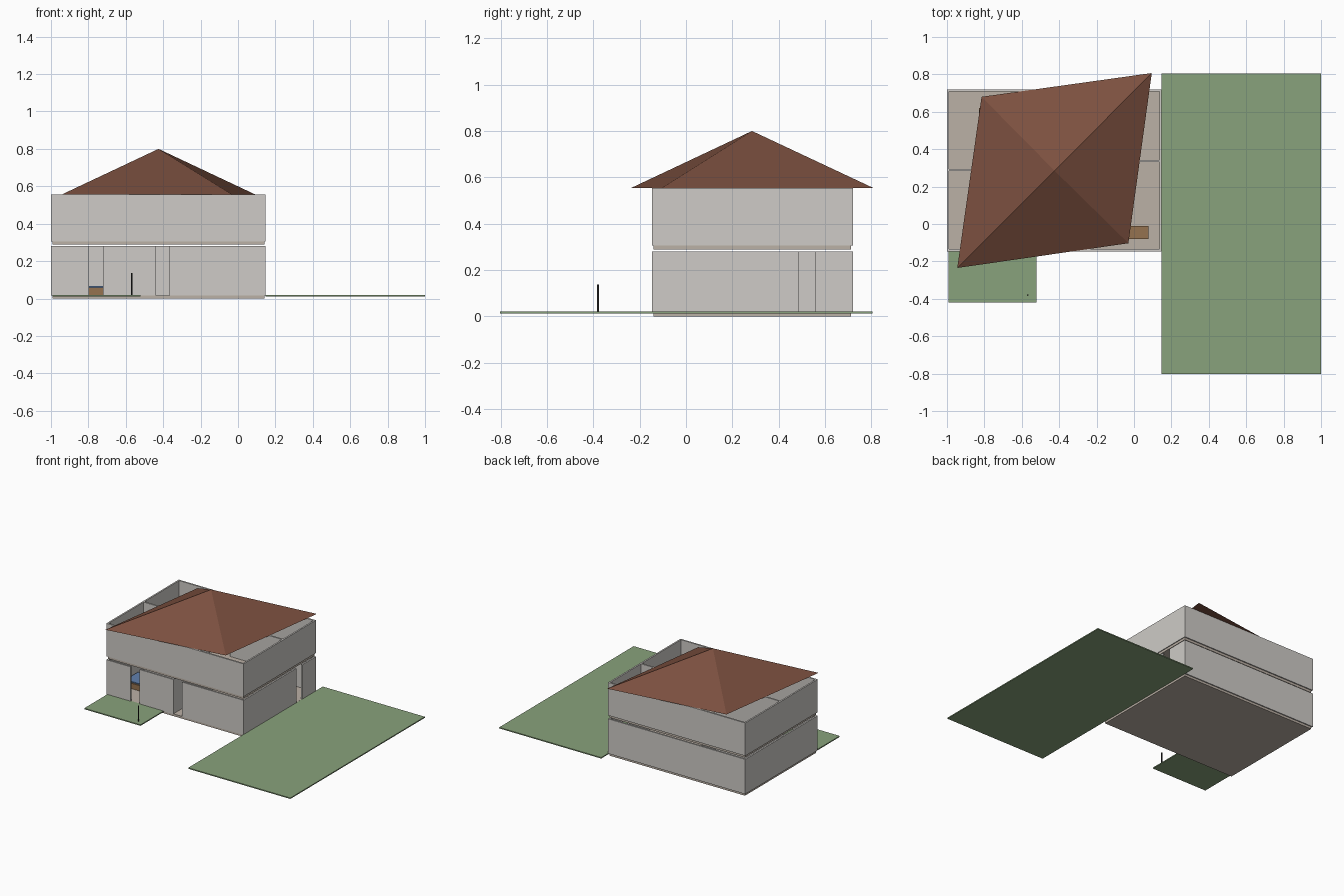
import bpy, bmesh

if "Cube" in bpy.data.objects:
    bpy.data.objects.remove(bpy.data.objects["Cube"])


def material(name, rgb):
    m = bpy.data.materials.new(name)
    m.diffuse_color = (*rgb, 1)
    m.use_nodes = True
    m.node_tree.nodes["Principled BSDF"].inputs["Base Color"].default_value = m.diffuse_color
    return m


WALL = material("plaster", (0.62, 0.60, 0.57))
FLOOR = material("floor_tan", (0.50, 0.44, 0.38))
GRASS = material("grass", (0.25, 0.36, 0.20))
TILE = material("roof_tile", (0.20, 0.08, 0.05))
WOOD = material("wood", (0.30, 0.17, 0.08))
BLUE = material("blue_cloth", (0.12, 0.22, 0.42))
DARK = material("dark_metal", (0.02, 0.02, 0.02))


def finish(name, bm, mat):
    bmesh.ops.recalc_face_normals(bm, faces=bm.faces[:])
    me = bpy.data.meshes.new(name)
    bm.to_mesh(me)
    bm.free()
    me.materials.append(mat)
    ob = bpy.data.objects.new(name, me)
    bpy.context.collection.objects.link(ob)
    return ob


def box(name, x, y, z, mat):
    bm = bmesh.new()
    bmesh.ops.create_cube(bm, size=1)
    for v in bm.verts:
        v.co = [lo + (c + 0.5) * (hi - lo) for c, (lo, hi) in zip(v.co, (x, y, z))]
    return finish(name, bm, mat)


X0, X1, Y0, Y1, T = -1.0, 0.148, -0.146, 0.72, 0.012


def wall_x(name, x, y, z):
    """Wall running along x, front face at y."""
    box(name, x, (y, y + T), z, WALL)


def wall_y(name, x, y, z):
    """Wall running along y, left face at x."""
    box(name, (x, x + T), y, z, WALL)


# Floor slabs
for name, z in (("ground_floor_slab", (0, 0.017)), ("upper_floor_slab", (0.288, 0.31))):
    box(name, (-0.992, 0.142), (-0.14, 0.712), z, FLOOR)

# Lawns and path post
box("side_lawn", (0.146, 1.0), (-0.803, 0.805), (0.012, 0.02), GRASS)
box("front_lawn", (-0.992, -0.522), (-0.42, -0.14), (0.012, 0.02), GRASS)
bm = bmesh.new()
bmesh.ops.create_cone(bm, cap_ends=True, segments=12, radius1=0.004, radius2=0.004, depth=0.117)
bmesh.ops.translate(bm, verts=bm.verts[:], vec=(-0.568, -0.38, 0.0785))
finish("post", bm, DARK)

# Ground floor walls, with doorways left open
G = (0.017, 0.28)
for i, xs in enumerate(((X0, -0.797), (-0.722, -0.439), (-0.365, X1))):
    wall_x(f"ground_front_wall_{i}", xs, Y0, G)
for i, ys in enumerate(((Y0 + T, 0.485), (0.557, Y1 - T))):
    wall_y(f"ground_right_wall_{i}", X1 - T, ys, G)
wall_x("ground_back_wall", (X0, X1), Y1 - T, G)
wall_y("ground_left_wall", X0, (Y0 + T, Y1 - T), G)
wall_y("ground_partition_long", -0.455, (Y0 + T, 0.45), G)
wall_x("ground_partition_cross", (X0 + T, -0.455), 0.285, G)

# Upper floor walls
U = (0.306, 0.555)
wall_x("upper_front_wall", (X0, X1), Y0, U)
wall_x("upper_back_wall", (X0, X1), Y1 - T, U)
wall_y("upper_left_wall", X0, (Y0 + T, Y1 - T), U)
wall_y("upper_right_wall", X1 - T, (Y0 + T, Y1 - T), U)
wall_x("upper_partition_left", (X0 + T, -0.44), 0.283, U)
wall_x("upper_partition_right", (-0.30, X1 - T), 0.331, U)

# Furniture
box("ground_bed_base", (-0.975, -0.66), (0.03, 0.20), (0.017, 0.058), WOOD)
box("ground_bed_cover", (-0.97, -0.67), (0.04, 0.19), (0.058, 0.066), BLUE)
box("upper_bed_base", (-0.83, -0.62), (0.40, 0.62), (0.31, 0.35), WOOD)
box("upper_chest", (-0.04, 0.078), (-0.08, -0.01), (0.31, 0.36), WOOD)

# Skewed pyramid roof
bm = bmesh.new()
apex = bm.verts.new((-0.425, 0.285, 0.80))
base = [bm.verts.new((x, y, 0.555)) for x, y in
        ((-0.945, -0.235), (-0.03, -0.103), (0.095, 0.807), (-0.815, 0.68))]
bm.faces.new(base)
for a, b in zip(base, base[1:] + base[:1]):
    bm.faces.new((a, b, apex))
finish("roof", bm, TILE)
